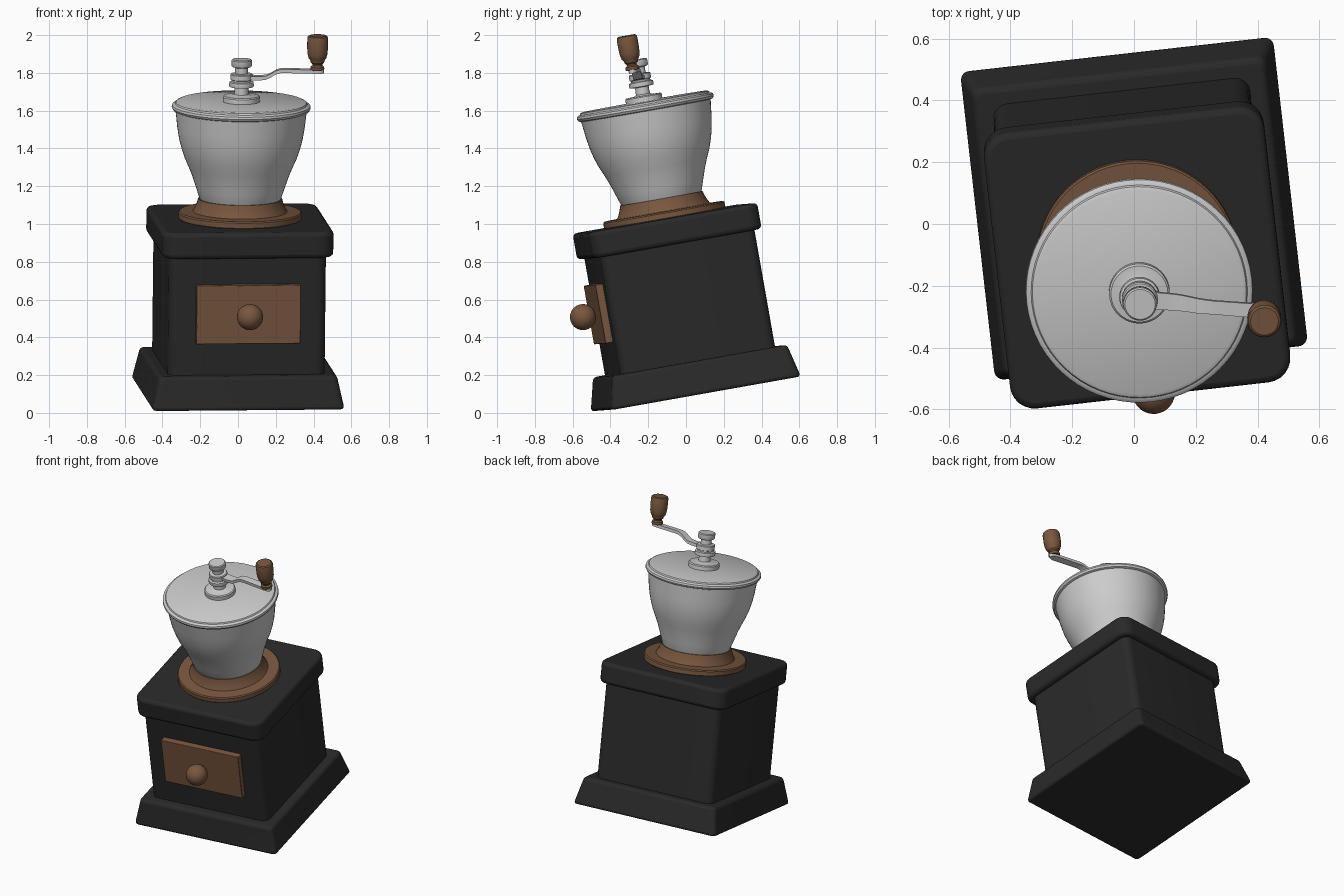
import bpy, bmesh, math
from mathutils import Matrix, Vector

if "Cube" in bpy.data.objects:
    bpy.data.objects.remove(bpy.data.objects["Cube"])

# Whole grinder leans forward and is turned slightly
POSE = (Matrix.Translation((0, 0.052, 0.1)) @ Matrix.Rotation(math.radians(6.5), 4, 'Z')
        @ Matrix.Rotation(math.radians(10), 4, 'X') @ Matrix.Rotation(math.radians(-0.5), 4, 'Y'))


def material(name, color):
    m = bpy.data.materials.new(name)
    m.diffuse_color = color
    m.use_nodes = True
    m.node_tree.nodes["Principled BSDF"].inputs["Base Color"].default_value = m.diffuse_color
    return m


BLACK = material("black_paint", (0.022, 0.022, 0.022, 1))
WOOD = material("wood", (0.19, 0.095, 0.05, 1))


def finish(bm, name, mat=None, bevel=0):
    bmesh.ops.recalc_face_normals(bm, faces=bm.faces)
    me = bpy.data.meshes.new(name)
    bm.to_mesh(me)
    bm.free()
    ob = bpy.data.objects.new(name, me)
    bpy.context.collection.objects.link(ob)
    ob.matrix_world = POSE
    if mat:
        me.materials.append(mat)
    if bevel:
        b = ob.modifiers.new("rounding", 'BEVEL')
        b.width, b.segments = bevel, 3
        b.limit_method, b.angle_limit = 'ANGLE', math.radians(40)
    bpy.ops.object.select_all(action='DESELECT')
    ob.select_set(True)
    bpy.context.view_layer.objects.active = ob
    bpy.ops.object.shade_smooth_by_angle(angle=math.radians(35))
    return ob


def block(name, low, high, z0, z1, corner, bevel, mat):
    """Square block with rounded corners; low/high are half widths at z0/z1."""
    bm = bmesh.new()
    bmesh.ops.create_cube(bm, size=2)
    for v in bm.verts:
        a, z = (high, z1) if v.co.z > 0 else (low, z0)
        v.co = (v.co.x * a, v.co.y * a, z)
    upright = [e for e in bm.edges if abs(e.verts[0].co.z - e.verts[1].co.z) > 1e-4]
    bmesh.ops.bevel(bm, geom=upright, offset=corner, segments=6, profile=0.5, affect='EDGES')
    return finish(bm, name, mat, bevel)


def lathe(name, profile, mat=None, at=(0, 0), steps=64):
    """Turned part from (radius, height) points, capped at both ends."""
    bm = bmesh.new()
    pts = [(0, profile[0][1])] + profile + [(0, profile[-1][1])]
    vs = [bm.verts.new((r, 0, z)) for r, z in pts]
    edges = [bm.edges.new(p) for p in zip(vs, vs[1:])]
    bmesh.ops.spin(bm, geom=vs + edges, cent=(0, 0, 0), axis=(0, 0, 1),
                   angle=2 * math.pi, steps=steps)
    bmesh.ops.remove_doubles(bm, verts=bm.verts, dist=1e-5)
    bmesh.ops.translate(bm, verts=bm.verts, vec=(at[0], at[1], 0))
    return finish(bm, name, mat)


# Wooden box: skirted base, body, overhanging top
block("base", 0.513, 0.474, 0, 0.177, 0.03, 0.018, BLACK)
block("body", 0.418, 0.418, 0.15, 0.83, 0.05, 0, BLACK)
block("top_plate", 0.456, 0.456, 0.805, 0.945, 0.08, 0.022, BLACK)

# Drawer front with round pull
bm = bmesh.new()
bmesh.ops.create_cube(bm, size=1, matrix=Matrix.Translation((0, -0.425, 0.507))
                      @ Matrix.Diagonal((0.555, 0.065, 0.315, 1)))
finish(bm, "drawer_front", WOOD, 0.004)
bm = bmesh.new()
bmesh.ops.create_uvsphere(bm, u_segments=32, v_segments=20, radius=0.069,
                          matrix=Matrix.Translation((0, -0.521, 0.505)))
finish(bm, "drawer_knob", WOOD)

# Wooden collar and metal hopper
lathe("collar", [(0.32, 0.94), (0.326, 0.948), (0.326, 0.975), (0.32, 0.982), (0.25, 0.984),
                 (0.238, 1.005), (0.228, 1.03), (0.222, 1.052)], WOOD)
lathe("hopper", [(0.19, 1.03), (0.207, 1.036), (0.215, 1.05), (0.235, 1.11), (0.255, 1.17), (0.275, 1.22),
                 (0.297, 1.27), (0.314, 1.32), (0.327, 1.37), (0.337, 1.43), (0.345, 1.50),
                 (0.35, 1.535)])
lathe("lid", [(0.35, 1.524), (0.361, 1.528), (0.368, 1.54), (0.366, 1.552), (0.357, 1.559),
              (0.35, 1.56), (0.346, 1.568), (0.335, 1.573)])

# Axle: hub disc, shaft, washer, nut and cap
lathe("axle", [(0.098, 1.565), (0.098, 1.598), (0.092, 1.604), (0.05, 1.606), (0.038, 1.612),
               (0.036, 1.65), (0.064, 1.653), (0.066, 1.66), (0.064, 1.677), (0.052, 1.681),
               (0.052, 1.689), (0.058, 1.692), (0.058, 1.718), (0.054, 1.722), (0.034, 1.724),
               (0.034, 1.755), (0.05, 1.76), (0.054, 1.766), (0.054, 1.794), (0.049, 1.799)])

# Crank arm: flat bar with an upward step and a rounded end
path = [(0.03, 1.703, 0.028), (0.10, 1.703, 0.027), (0.13, 1.706, 0.026), (0.155, 1.718, 0.025),
        (0.185, 1.737, 0.024), (0.21, 1.744, 0.023), (0.24, 1.745, 0.022), (0.39, 1.745, 0.023),
        (0.415, 1.745, 0.021), (0.432, 1.745, 0.013), (0.437, 1.745, 0.005)]
bm = bmesh.new()
rings = []
for x, z, w in path:
    rings.append([bm.verts.new((x, y, z + dz)) for y, dz in
                  ((-w, -0.01), (w, -0.01), (w, 0.01), (-w, 0.01))])
for a, b in zip(rings, rings[1:]):
    for i in range(4):
        j = (i + 1) % 4
        bm.faces.new((a[i], a[j], b[j], b[i]))
bm.faces.new(rings[0])
bm.faces.new(rings[-1])
swing = Matrix.Rotation(math.radians(-11), 4, 'Z')
bmesh.ops.transform(bm, matrix=swing, verts=bm.verts)
finish(bm, "crank_arm")

# Crank handle
grip = swing @ Vector((0.402, 0, 0))
lathe("crank_handle", [(0.034, 1.752), (0.037, 1.758), (0.036, 1.77), (0.026, 1.777),
                       (0.027, 1.785), (0.036, 1.793), (0.037, 1.803), (0.047, 1.815),
                       (0.053, 1.84), (0.055, 1.87), (0.055, 1.922), (0.052, 1.932),
                       (0.045, 1.937)], WOOD, (grip.x, grip.y), 40)
